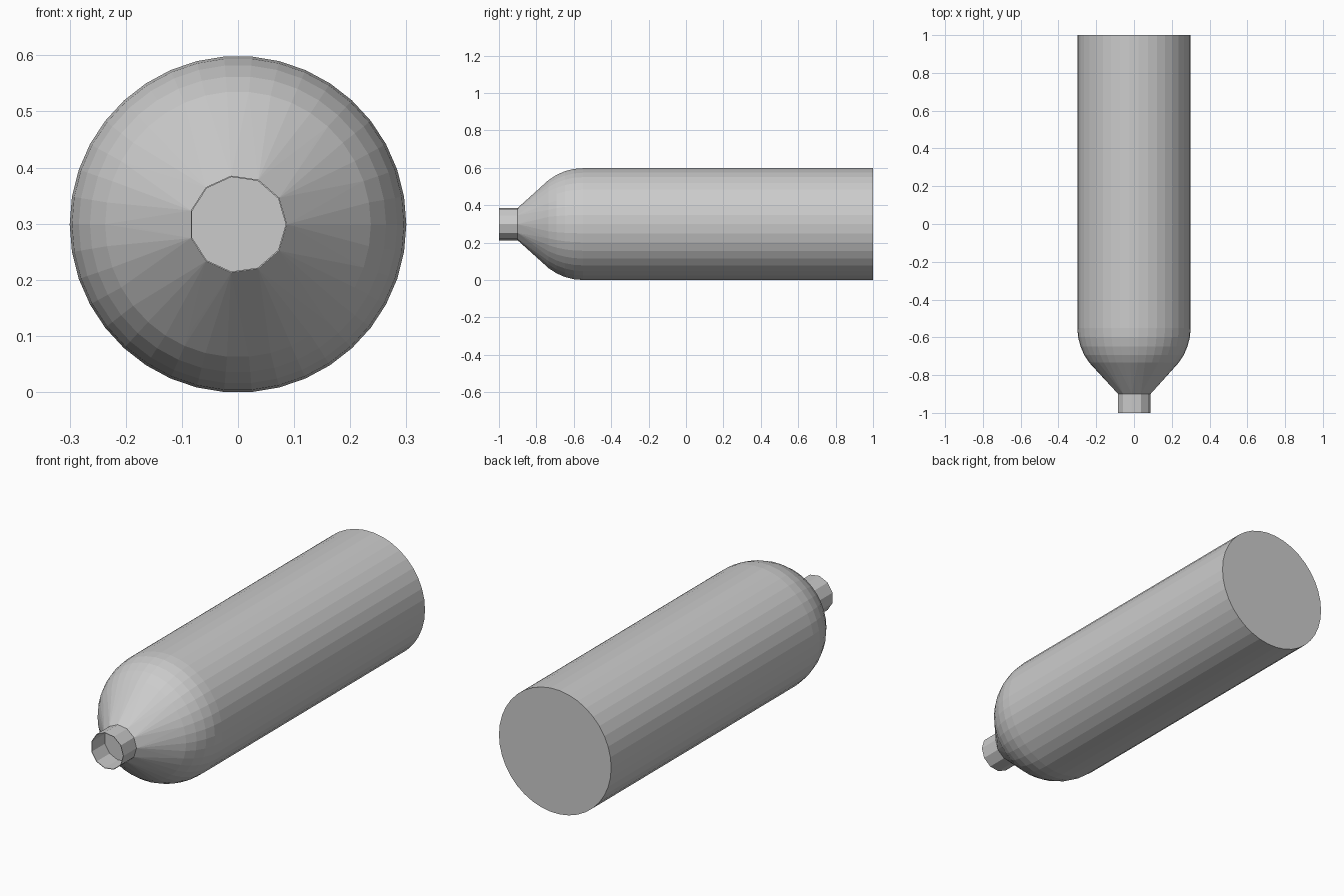
import bpy
import bmesh
from math import cos, sin, pi, radians

cube = bpy.data.objects.get("Cube")
if cube:
    bpy.data.objects.remove(cube, do_unlink=True)

BODY_R, BODY_SIDES = 0.3, 38
NECK_R, NECK_BORE, NECK_SIDES = 0.0875, 0.085, 11
BACK, SHOULDER, NECK_BASE, MOUTH = 1.0, -0.55, -0.9, -1.0
AXIS_Z = BODY_R * cos(pi / BODY_SIDES)  # a flat side rests on the ground


def ring(bm, radius, y, sides):
    """Add a ring of vertices around the y axis."""
    angles = [2 * pi * i / sides for i in range(sides)]
    return [bm.verts.new((radius * cos(a), y, AXIS_Z + radius * sin(a))) for a in angles]


def finish(bm, name):
    bmesh.ops.recalc_face_normals(bm, faces=bm.faces)
    mesh = bpy.data.meshes.new(name)
    bm.to_mesh(mesh)
    bm.free()
    obj = bpy.data.objects.new(name, mesh)
    bpy.context.collection.objects.link(obj)
    return obj


# Cylinder body with a round shoulder drawn in tightly to the neck
bm = bmesh.new()
ring(bm, BODY_R, BACK, BODY_SIDES)
rows = BODY_SIDES // 2
for i in range(rows // 2 + 1):
    a = pi * i / rows
    ring(bm, BODY_R * cos(a), SHOULDER - BODY_R * sin(a), BODY_SIDES)
ring(bm, NECK_R, NECK_BASE, NECK_SIDES)
hull = bmesh.ops.convex_hull(bm, input=bm.verts)
inside = {g for g in hull["geom_interior"] if isinstance(g, bmesh.types.BMVert)}
bmesh.ops.delete(bm, geom=list(inside), context="VERTS")
bmesh.ops.dissolve_limit(bm, angle_limit=radians(0.1), verts=bm.verts, edges=bm.edges)
finish(bm, "cylinder_body")

# Thin-walled open neck, closed at its base by the body
bm = bmesh.new()
loops = [ring(bm, r, y, NECK_SIDES) for r, y in (
    (NECK_R, NECK_BASE), (NECK_R, MOUTH), (NECK_BORE, MOUTH), (NECK_BORE, NECK_BASE))]
for a, b in zip(loops, loops[1:] + loops[:1]):
    for i in range(NECK_SIDES):
        j = (i + 1) % NECK_SIDES
        bm.faces.new((a[i], a[j], b[j], b[i]))
finish(bm, "neck")
